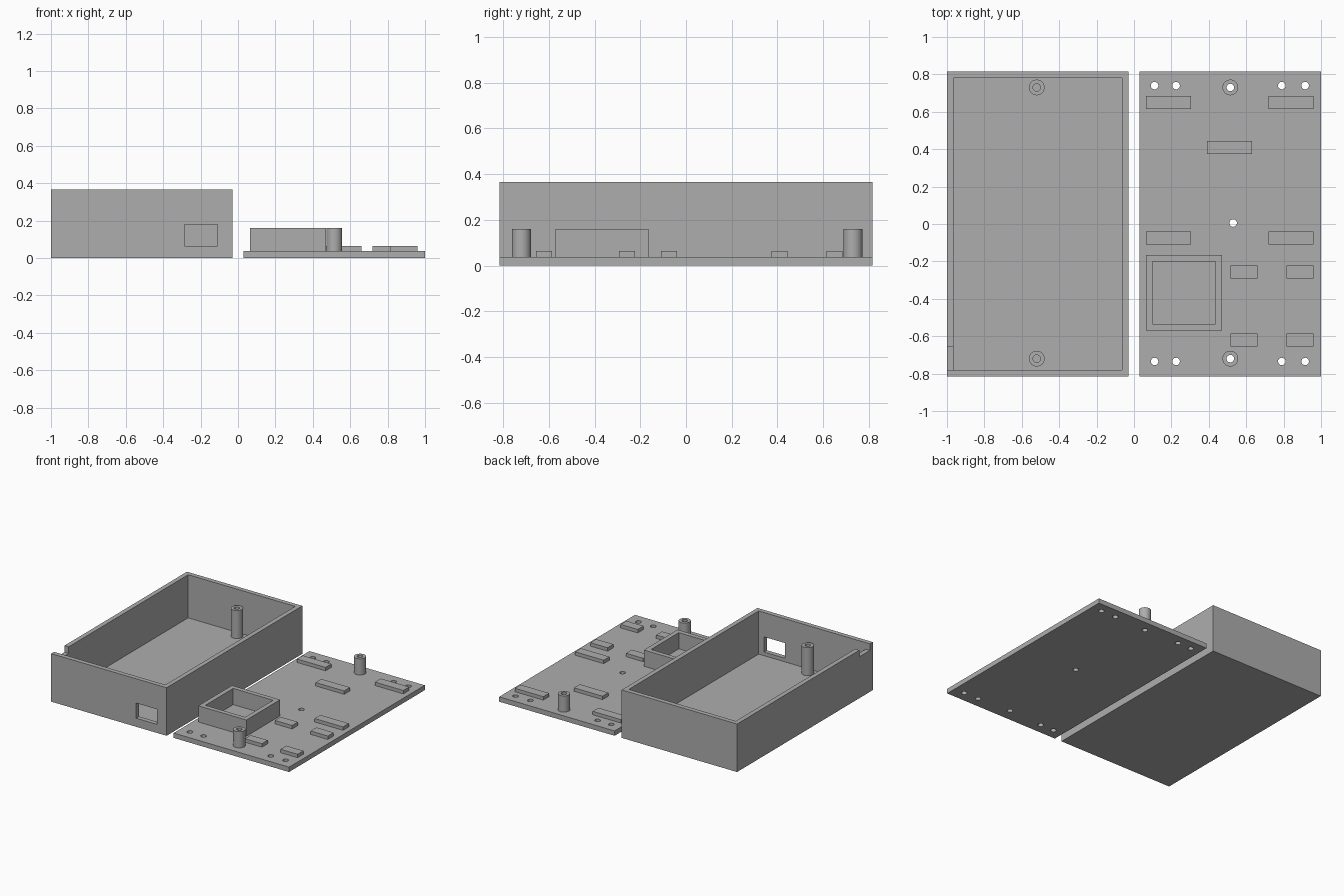
import bpy
import bmesh
from mathutils import Matrix, Vector

if "Cube" in bpy.data.objects:
    bpy.data.objects.remove(bpy.data.objects["Cube"])

# Single plastic colour
GREY = (0.42, 0.42, 0.42, 1.0)
plastic = bpy.data.materials.new("grey_plastic")
plastic.use_nodes = True
plastic.diffuse_color = GREY
plastic.node_tree.nodes["Principled BSDF"].inputs["Base Color"].default_value = GREY

# Shared dimensions
Y = 0.815          # half depth of both halves
WALL = 0.035
BASE = 0.037       # floor thickness
RIM = 0.365        # box height
POST_R, HOLE_R = 0.042, 0.02


def add_box(bm, x0, x1, y0, y1, z0, z1):
    size = Matrix.Diagonal((x1 - x0, y1 - y0, z1 - z0, 1))
    centre = Vector((x0 + x1, y0 + y1, z0 + z1)) / 2
    bmesh.ops.create_cube(bm, size=1, matrix=Matrix.Translation(centre) @ size)


def add_cylinder(bm, x, y, z0, z1, radius):
    bmesh.ops.create_cone(bm, cap_ends=True, segments=32, radius1=radius, radius2=radius,
                          depth=z1 - z0, matrix=Matrix.Translation((x, y, (z0 + z1) / 2)))


def make(name, bm):
    mesh = bpy.data.meshes.new(name)
    bm.to_mesh(mesh)
    bm.free()
    mesh.materials.append(plastic)
    obj = bpy.data.objects.new(name, mesh)
    bpy.context.collection.objects.link(obj)
    return obj


def cut(obj, bm):
    """Subtract the solids in bm from obj and discard the cutter."""
    cutter = make("cutter", bm)
    cutter.hide_render = True
    mod = obj.modifiers.new("cut", "BOOLEAN")
    mod.operation, mod.solver, mod.object = "DIFFERENCE", "EXACT", cutter
    bpy.context.view_layer.objects.active = obj
    bpy.ops.object.modifier_apply(modifier=mod.name)
    bpy.data.objects.remove(cutter)


def block(name, *bounds):
    bm = bmesh.new()
    add_box(bm, *bounds)
    return make(name, bm)


def post(name, x, y, z0, z1):
    """Hollow screw post."""
    bm = bmesh.new()
    add_cylinder(bm, x, y, z0, z1, POST_R)
    obj = make(name, bm)
    hole = bmesh.new()
    add_cylinder(hole, x, y, z0 - 0.1, z1 + 0.1, HOLE_R)
    cut(obj, hole)
    bpy.ops.object.select_all(action="DESELECT")
    obj.select_set(True)
    bpy.context.view_layer.objects.active = obj
    bpy.ops.object.shade_smooth_by_angle()


# Open box: cavity, front window and cable notch in the side rim
case = block("case_box", -1, -0.03, -Y, Y, 0, RIM)
cavity = bmesh.new()
add_box(cavity, -1 + WALL, -0.03 - WALL, -Y + WALL, Y - WALL, BASE, RIM + 0.1)
cut(case, cavity)
window = bmesh.new()
add_box(window, -0.285, -0.11, -Y - 0.1, -Y + 0.1, 0.065, 0.18)
cut(case, window)
notch = bmesh.new()
add_box(notch, -1.1, -0.94, -Y + WALL, -0.655, RIM - 0.05, RIM + 0.1)
cut(case, notch)

# Lid plate with drilled holes
lid = block("lid_plate", 0.03, 1, -Y, Y, 0, BASE)
POST_Y = {"back": 0.73, "front": -0.72}
drill_points = [(0.53, 0.005)]
for row in (0.74, -0.735):
    drill_points += [(x, row) for x in (0.11, 0.225, 0.79, 0.915)]
drill_points += [(0.515, y) for y in POST_Y.values()]
drills = bmesh.new()
for x, y in drill_points:
    add_cylinder(drills, x, y, -0.1, 0.1, HOLE_R)
cut(lid, drills)

# Screw posts on both halves
for side, y in POST_Y.items():
    post("case_post_" + side, -0.52, y, BASE, 0.25)
    post("lid_post_" + side, 0.515, y, BASE, 0.16)

# Square component frame
frame = block("component_frame", 0.065, 0.47, -0.57, -0.165, BASE, 0.16)
opening = bmesh.new()
add_box(opening, 0.065 + WALL, 0.47 - WALL, -0.57 + WALL, -0.165 - WALL, 0, 0.3)
cut(frame, opening)

# Raised support pads: long ones and short ones
long_pads = [(x, y) for y in (0.65, -0.075) for x in (0.185, 0.84)] + [(0.51, 0.41)]
short_pads = [(x, y) for y in (-0.257, -0.62) for x in (0.5875, 0.8875)]
for label, half, pads in (("long", 0.12, long_pads), ("short", 0.0725, short_pads)):
    for i, (x, y) in enumerate(pads):
        block(f"{label}_pad_{i + 1}", x - half, x + half, y - WALL, y + WALL, BASE, 0.063)
